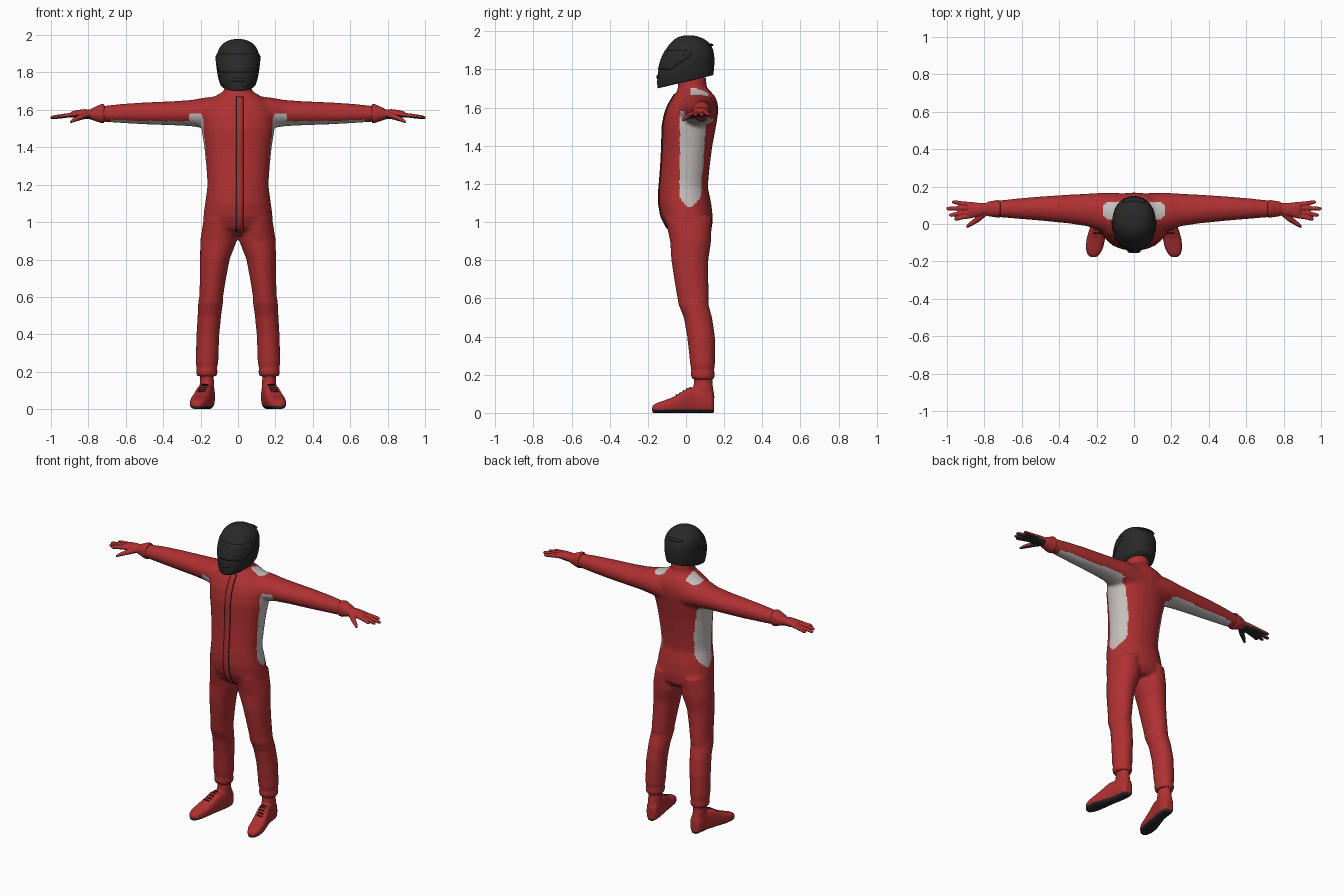
import bpy, bmesh, math
from mathutils import Vector
from mathutils.bvhtree import BVHTree

cube = bpy.data.objects.get("Cube")
if cube:
    bpy.data.objects.remove(cube, do_unlink=True)


def material(name, rgb):
    m = bpy.data.materials.new(name)
    m.use_nodes = True
    m.diffuse_color = (*rgb, 1)
    bsdf = m.node_tree.nodes["Principled BSDF"]
    bsdf.inputs["Base Color"].default_value = (*rgb, 1)
    bsdf.inputs["Roughness"].default_value = 0.7
    return m


RED = material("suit red", (0.43, 0.03, 0.032))
WHITE = material("panel white", (0.56, 0.52, 0.51))
BLACK = material("charcoal black", (0.022, 0.022, 0.023))


def loft(bm, rings, n=28, p=1.0):
    """Skin closed rings given as (centre, u, v), capped at both ends."""
    def sp(t):
        return math.copysign(abs(t) ** p, t)
    loops = []
    for c, u, v in rings:
        c, u, v = Vector(c), Vector(u), Vector(v)
        angles = [2 * math.pi * i / n for i in range(n)]
        loops.append([bm.verts.new(c + u * sp(math.cos(a)) + v * sp(math.sin(a))) for a in angles])
    for a, b in zip(loops, loops[1:]):
        for i in range(n):
            bm.faces.new((a[i], a[(i + 1) % n], b[(i + 1) % n], b[i]))
    bm.faces.new(loops[0])
    bm.faces.new(loops[-1])


def box_z(z, x0, x1, y0, y1):
    return ((x0 + x1) / 2, (y0 + y1) / 2, z), ((x1 - x0) / 2, 0, 0), (0, (y1 - y0) / 2, 0)


def box_x(s, x, z0, z1, y0, y1):
    return (s * x, (y0 + y1) / 2, (z0 + z1) / 2), (0, (y1 - y0) / 2, 0), (0, 0, (z1 - z0) / 2)


def add_object(name, bm, mats):
    bmesh.ops.recalc_face_normals(bm, faces=bm.faces)
    me = bpy.data.meshes.new(name)
    bm.to_mesh(me)
    bm.free()
    for m in mats:
        me.materials.append(m)
    me.shade_smooth()
    ob = bpy.data.objects.new(name, me)
    bpy.context.collection.objects.link(ob)
    return ob


def bake(ob, mats, rule=None):
    """Apply the modifiers, then colour faces by rule(centre, normal)."""
    bpy.context.view_layer.update()
    dg = bpy.context.evaluated_depsgraph_get()
    me = bpy.data.meshes.new_from_object(ob.evaluated_get(dg))
    ob.modifiers.clear()
    ob.data = me
    me.materials.clear()
    for m in mats:
        me.materials.append(m)
    for f in me.polygons:
        f.use_smooth = True
        f.material_index = rule(f.center, f.normal) if rule else 0
    return ob


def fused(name, bm, voxel, smooth, mats, rule=None):
    ob = add_object(name, bm, mats)
    r = ob.modifiers.new("fuse", 'REMESH')
    r.mode, r.voxel_size = 'VOXEL', voxel
    s = ob.modifiers.new("soften", 'SMOOTH')
    s.factor, s.iterations = 0.5, smooth
    return bake(ob, mats, rule)


def plate(name, target, edge_a, edge_b, direction, lift, mat):
    """Thin strip laid on the target by casting both edges onto it."""
    src = bmesh.new()
    src.from_mesh(target.data)
    tree = BVHTree.FromBMesh(src)
    src.free()
    d = Vector(direction).normalized()
    bm = bmesh.new()
    rows = []
    for pair in zip(edge_a, edge_b):
        hits = [tree.ray_cast(Vector(q) - d, d)[0] for q in pair]
        if all(hits):
            rows.append([bm.verts.new(h - d * lift) for h in hits])
    for a, b in zip(rows, rows[1:]):
        bm.faces.new((a[0], a[1], b[1], b[0]))
    ob = add_object(name, bm, [mat])
    t = ob.modifiers.new("thickness", 'SOLIDIFY')
    t.thickness, t.offset = 0.004, 0
    return bake(ob, [mat])


# Suit: torso, collar, legs and sleeves fused into one garment
bm = bmesh.new()
torso = [(.93, .1, -.05, .11), (.97, .186, -.1, .137), (1.03, .185, -.13, .14),
         (1.1, .176, -.142, .132), (1.18, .165, -.14, .115), (1.22, .164, -.136, .117),
         (1.3, .17, -.13, .125), (1.4, .18, -.125, .138), (1.5, .196, -.123, .157),
         (1.57, .2, -.11, .168), (1.62, .185, -.09, .167), (1.66, .145, -.065, .152),
         (1.695, .085, -.042, .12)]
loft(bm, [box_z(z, -r, r, a, b) for z, r, a, b in torso], p=.92)
loft(bm, [box_z(z, -r, r, -r + .03, r + .035) for z, r in ((1.62, .085), (1.7, .074), (1.76, .07))])
leg = [(1.02, .01, .183, -.11, .135), (.9, .006, .202, -.083, .132), (.8, .045, .203, -.077, .117),
       (.7, .064, .204, -.062, .117), (.6, .08, .207, -.045, .12), (.57, .08, .213, -.04, .117),
       (.5, .09, .216, -.012, .137), (.4, .1, .222, .006, .152), (.3, .104, .225, .017, .152),
       (.25, .105, .227, .022, .152), (.225, .112, .221, .028, .147), (.2, .109, .225, .024, .152),
       (.175, .113, .219, .032, .147)]
sleeve = [(.06, 1.47, 1.68, -.06, .165), (.17, 1.5, 1.667, -.04, .167), (.25, 1.513, 1.653, -.012, .162),
          (.35, 1.518, 1.646, .003, .157), (.5, 1.523, 1.64, .018, .147), (.62, 1.53, 1.632, .028, .137),
          (.73, 1.537, 1.62, .037, .125)]
for s in (1, -1):
    loft(bm, [box_z(z, *sorted((s * a, s * b)), c, d) for z, a, b, c, d in leg])
    loft(bm, [box_x(s, *r) for r in sleeve])


def suit_rule(c, n):
    x, y, z = abs(c.x), c.y, c.z
    t = (z - 1.08) / .5
    half = (.055 + .015 * t) * min(1, math.sqrt(max(0, t) / .12))
    side = 0 < t < 1 and .12 < x < .26 and abs(y - .02 - .02 * t) < half and n.z < .3
    under = .19 < x < .68 and z > 1.5 and n.z < -.72
    yoke = z > 1.63 and n.z > .3 and .078 < x < .168 and .025 < y < .118 and x + abs(y - .07) < .19
    return 1 if side or under or yoke else 0


suit = fused("racing_suit", bm, .0095, 4, [RED, WHITE], suit_rule)

# Zip flap down the front, with a dark seam around it
heights = [.95 + .0185 * i for i in range(40)]
for name, w, lift, mat in (("zip_seam", .02, .002, BLACK), ("zip_flap", .0165, .004, RED)):
    plate(name, suit, [(.01 - w, 0, z) for z in heights], [(.01 + w, 0, z) for z in heights],
          (0, 1, 0), lift, mat)

for s, side in ((1, "left"), (-1, "right")):
    # Glove: cuff, palm, four fingers and thumb
    bm = bmesh.new()
    palm = [(.715, 1.53, 1.63, .036, .126), (.73, 1.529, 1.632, .034, .128), (.78, 1.546, 1.609, .042, .12),
            (.79, 1.55, 1.602, .05, .112), (.82, 1.551, 1.604, .043, .113), (.86, 1.555, 1.599, .035, .115),
            (.89, 1.56, 1.592, .035, .114)]
    loft(bm, [box_x(s, *r) for r in palm], p=.9)
    fingers = [(.045, .027, .96), (.065, .048, .988), (.086, .082, 1.003), (.104, .117, .972)]
    for y0, y1, tip in fingers:
        path = [(.86, y0, .013), ((.88 + tip) / 2, (y0 + y1) / 2, .012), (tip - .012, y1, .0105), (tip, y1, .006)]
        loft(bm, [((s * x, y, 1.577 - .13 * (x - .86)), (0, r, 0), (0, 0, r)) for x, y, r in path], 12)
    thumb = [(.8, .06, 1.575, .02), (.84, .022, 1.562, .016), (.875, -.002, 1.547, .012), (.895, -.017, 1.535, .007)]
    loft(bm, [((s * x, y, z), (s * r * .7, r * .7, 0), (0, 0, r)) for x, y, z, r in thumb], 12)
    fused(side + "_glove", bm, .004, 2, [RED, BLACK],
          lambda c, n: 1 if abs(c.x) > .79 and n.z < -.25 else 0)

    # Shoe: low foot with ankle collar and dark sole
    bm = bmesh.new()
    foot = [(.147, .163, .022, .09), (.135, .163, .036, .12), (.1, .165, .042, .135), (.05, .172, .042, .135),
            (.01, .182, .044, .13), (-.03, .192, .047, .104), (-.08, .204, .05, .077), (-.13, .212, .046, .06),
            (-.16, .216, .034, .049), (-.177, .217, .016, .036)]
    loft(bm, [((s * x, y, h / 2), (w, 0, 0), (0, 0, h / 2)) for y, x, w, h in foot], p=.7)
    ankle = [(.08, .04, .06), (.13, .039, .052), (.165, .036, .048), (.172, .037, .05), (.2, .034, .045)]
    loft(bm, [((s * .166, .09, z), (a, 0, 0), (0, b, 0)) for z, a, b in ankle])
    shoe = fused(side + "_shoe", bm, .005, 3, [RED, BLACK], lambda c, n: 1 if c.z < .017 else 0)

    # Laces across the instep
    for i in range(5):
        y = .022 - .018 * i
        x = .18 - .3 * (y - .01)
        across = [s * x + .0045 * k for k in range(-4, 5)]
        plate(f"{side}_lace_{i + 1}", shoe, [(q, y - .003, .1) for q in across],
              [(q, y + .003, .1) for q in across], (0, 0, -1), .002, BLACK)

# Helmet shell, cut along a sloping lower edge
bm = bmesh.new()
shell = [(1.68, .07, -.145, .11), (1.71, .084, -.152, .128), (1.75, .102, -.152, .14), (1.8, .113, -.146, .148),
         (1.85, .118, -.133, .151), (1.9, .114, -.11, .146), (1.935, .1, -.087, .128), (1.96, .076, -.06, .098),
         (1.975, .044, -.03, .06), (1.979, .015, -.002, .03)]
loft(bm, [box_z(z, -r, r, a, b) for z, r, a, b in shell], 32, .93)
ob = add_object("helmet_shell", bm, [BLACK])
ob.modifiers.new("round", 'SUBSURF').levels = 2
helmet = bake(ob, [BLACK])
bm = bmesh.new()
bm.from_mesh(helmet.data)
cut = bmesh.ops.bisect_plane(bm, geom=bm.verts[:] + bm.edges[:] + bm.faces[:], plane_co=(0, -.15, 1.7),
                             plane_no=(0, .24, -1), clear_outer=True)
rim = [e for e in cut["geom_cut"] if isinstance(e, bmesh.types.BMEdge)]
bmesh.ops.holes_fill(bm, edges=rim)
bm.to_mesh(helmet.data)

# Visor: raised copy of the shell's upper front
bm.normal_update()
drop = []
for f in bm.faces:
    c = f.calc_center_median()
    low = 1.8 + max(0, c.y + .08) * .7
    if not (low < c.z < 1.9 and c.y < .025):
        drop.append(f)
bmesh.ops.delete(bm, geom=drop, context='FACES')
for v in bm.verts:
    v.co += v.normal * .003
ob = add_object("visor", bm, [BLACK])
ob.modifiers.new("thickness", 'SOLIDIFY').thickness = .005
bake(ob, [BLACK])

# Visor hinges, rear lip and chin vent
for name, loc, size in (("left_hinge", (.115, .005, 1.875), (.006, .018, .018)),
                        ("right_hinge", (-.115, .005, 1.875), (.006, .018, .018)),
                        ("rear_lip", (0, .118, 1.928), (.06, .026, .009)),
                        ("chin_vent", (0, -.147, 1.76), (.035, .009, .012))):
    bpy.ops.mesh.primitive_uv_sphere_add(segments=24, ring_count=12, location=loc)
    ob = bpy.context.object
    ob.name, ob.scale = name, size
    ob.data.materials.append(BLACK)
    bpy.ops.object.shade_smooth()
